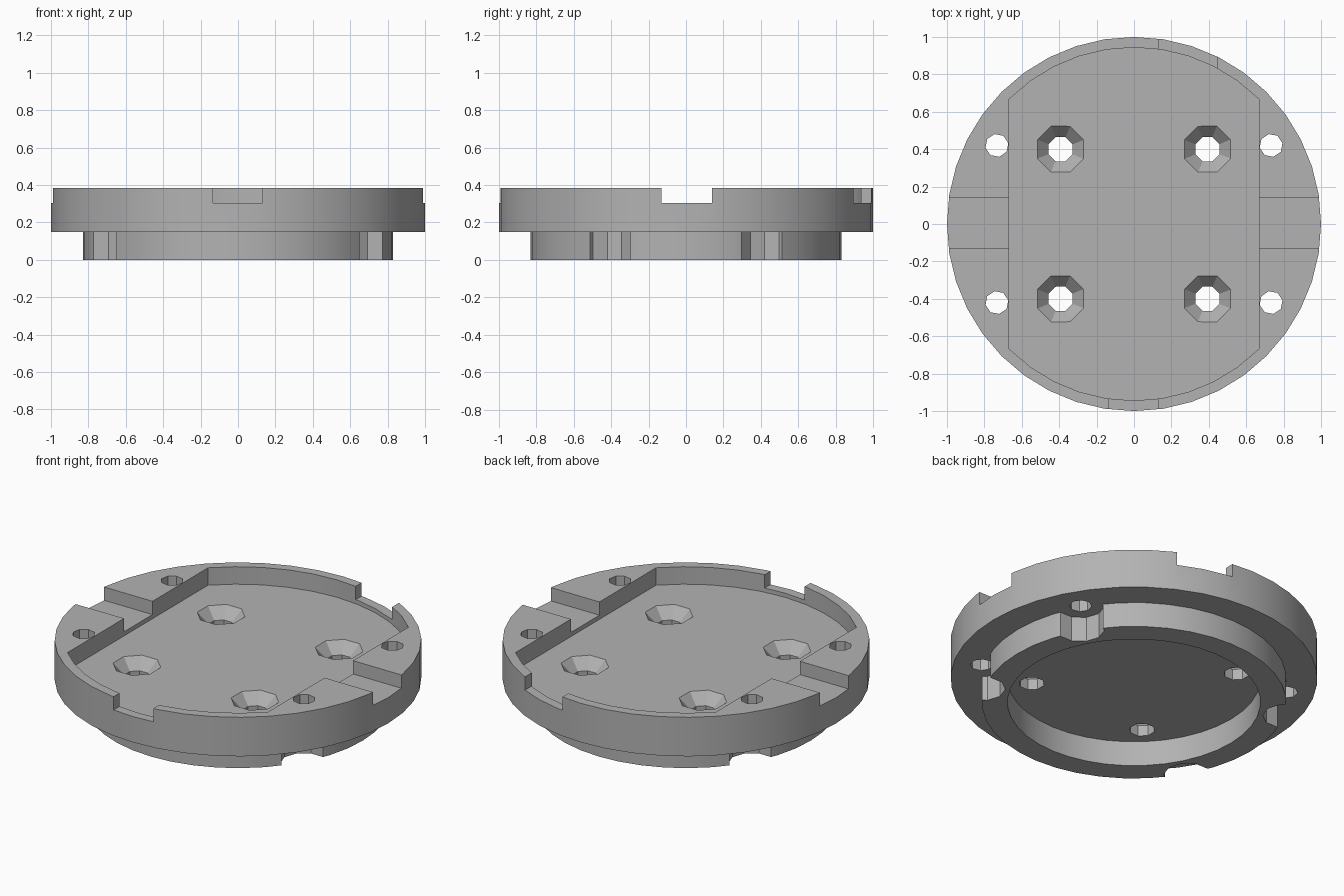
import bpy, bmesh
from math import cos, sin, radians, tau

cube = bpy.data.objects.get("Cube")
if cube:
    bpy.data.objects.remove(cube)

TOP, STEP, FLOOR, NOTCH = 0.385, 0.15, 0.28, 0.305

grey = bpy.data.materials.new("plain grey")
grey.use_nodes = True
grey.diffuse_color = (0.45, 0.45, 0.45, 1)
grey.node_tree.nodes["Principled BSDF"].inputs["Base Color"].default_value = grey.diffuse_color


def loft(name, loops):
    """Skin equal-length loops of points and cap both ends."""
    bm = bmesh.new()
    rings = [[bm.verts.new(p) for p in loop] for loop in loops]
    n = len(rings[0])
    for a, b in zip(rings, rings[1:]):
        for i in range(n):
            j = (i + 1) % n
            bm.faces.new((a[i], a[j], b[j], b[i]))
    bm.faces.new(rings[0])
    bm.faces.new(rings[-1])
    bmesh.ops.recalc_face_normals(bm, faces=bm.faces)
    mesh = bpy.data.meshes.new(name)
    bm.to_mesh(mesh)
    bm.free()
    mesh.materials.append(grey)
    obj = bpy.data.objects.new(name, mesh)
    bpy.context.collection.objects.link(obj)
    return obj


def lathe(name, profile, sides, x=0, y=0, turn=0):
    return loft(name, [[(x + r * cos(turn + tau * i / sides),
                         y + r * sin(turn + tau * i / sides), z)
                        for i in range(sides)] for r, z in profile])


def prism(name, outline, low, high):
    return loft(name, [[(x, y, z) for x, y in outline] for z in (low, high)])


def box(name, x0, x1, y0, y1, low, high):
    return prism(name, [(x0, y0), (x1, y0), (x1, y1), (x0, y1)], low, high)


# Disc with a raised ring underneath
plate = lathe("round_mounting_plate",
              [(0.69, STEP), (0.69, 0), (0.83, 0), (0.83, STEP),
               (1, STEP), (1, TOP), (0.5, TOP)], 40)
cutters = []

# Round pocket with two straight sides
arc = [radians(a) for start in (45, 225) for a in range(start, start + 91, 9)]
cutters.append(prism("pocket_cutter", [(0.944 * cos(a), 0.944 * sin(a)) for a in arc], FLOOR, 0.6))

# Rim notches: both sides, front, and the offset one at the back
for name, x0, x1, y0, y1 in (("left", 0.6, 1.1, -0.13, 0.14),
                             ("right", -1.1, -0.6, -0.13, 0.14),
                             ("front", -0.135, 0.13, -1.1, -0.8),
                             ("back", 0.13, 0.445, 0.75, 1.1)):
    cutters.append(box(name + "_notch_cutter", x0, x1, y0, y1, NOTCH, 0.6))

for sx in (-1, 1):
    for sy in (-1, 1):
        # Countersunk screw holes
        cutters.append(lathe("countersink_cutter",
                             [(0.07, 0.05), (0.07, 0.215), (0.133, FLOOR), (0.133, 0.33)],
                             8, 0.393 * sx, 0.4 * sy, 0.4 * sx * sy))
        # Flange holes with a scallop in the ring below
        cutters.append(lathe("flange_hole_cutter", [(0.062, 0.05), (0.062, 0.6)],
                             8, 0.733 * sx, 0.42 * sy, 0.2))
        cutters.append(lathe("scallop_cutter", [(0.13, -0.1), (0.13, STEP)],
                             10, 0.733 * sx, 0.42 * sy))

# Apply the cuts, then drop the cutters
bpy.context.view_layer.objects.active = plate
for cutter in cutters:
    mod = plate.modifiers.new(cutter.name, "BOOLEAN")
    mod.operation, mod.solver, mod.object = "DIFFERENCE", "EXACT", cutter
    bpy.ops.object.modifier_apply(modifier=mod.name)
    bpy.data.objects.remove(cutter)

# Smooth the round walls only
plate.select_set(True)
bpy.ops.object.shade_smooth_by_angle(angle=radians(20))
